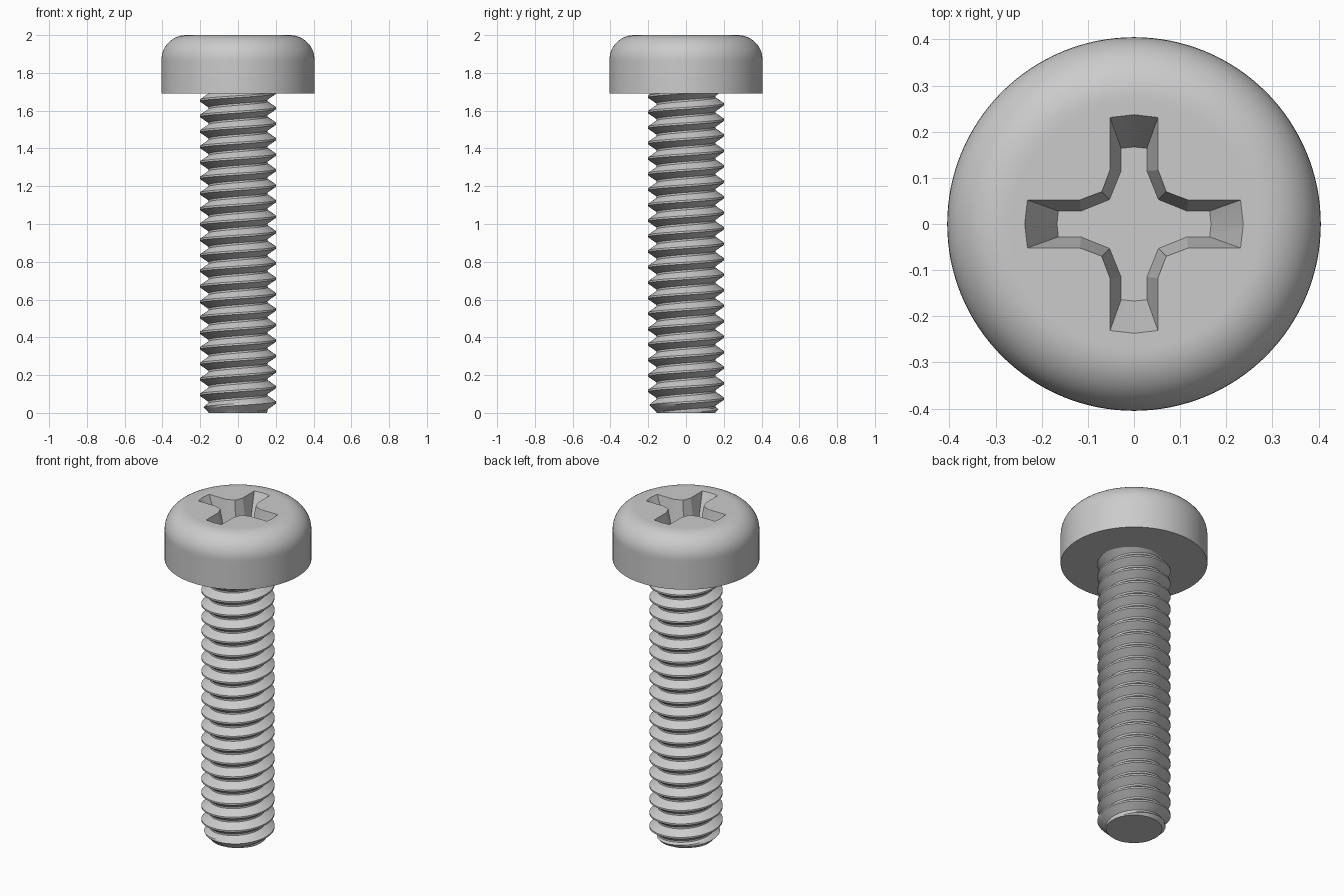
import bpy, bmesh, math

cube = bpy.data.objects.get("Cube")
if cube:
    bpy.data.objects.remove(cube, do_unlink=True)

TOP, HEAD_BASE, HEAD_R = 2.0, 1.69, 0.405
CREST_R, ROOT_R, TIP_R = 0.202, 0.157, 0.153
PITCH, START = 0.082, 0.055
SEGMENTS = 72

steel = bpy.data.materials.new("grey_steel")
steel.use_nodes = True
steel.diffuse_color = (0.6, 0.6, 0.6, 1)
steel.node_tree.nodes["Principled BSDF"].inputs["Base Color"].default_value = (0.6, 0.6, 0.6, 1)


def make_object(name, bm):
    bmesh.ops.recalc_face_normals(bm, faces=bm.faces)
    mesh = bpy.data.meshes.new(name)
    bm.to_mesh(mesh)
    bm.free()
    obj = bpy.data.objects.new(name, mesh)
    mesh.materials.append(steel)
    bpy.context.collection.objects.link(obj)
    return obj


def select_only(obj):
    bpy.ops.object.select_all(action='DESELECT')
    obj.select_set(True)
    bpy.context.view_layer.objects.active = obj


def loft(bm, rings):
    """Closed rings of equal length, bridged and capped at both ends."""
    loops = [[bm.verts.new(p) for p in ring] for ring in rings]
    for a, b in zip(loops, loops[1:]):
        for i in range(len(a)):
            j = (i + 1) % len(a)
            bm.faces.new((a[i], a[j], b[j], b[i]))
    bm.faces.new(loops[0])
    bm.faces.new(loops[-1])


def circle(r, z, n=128):
    return [(r * math.cos(2 * math.pi * i / n), r * math.sin(2 * math.pi * i / n), z)
            for i in range(n)]


# Head: straight wall with a rounded shoulder and a flat top
ROUND = 0.13
profile = [(HEAD_R, HEAD_BASE), (HEAD_R, TOP - ROUND - 0.01)]
for k in range(13):
    a = math.pi / 2 * k / 12
    profile.append((HEAD_R - ROUND + ROUND * math.cos(a), TOP - ROUND + ROUND * math.sin(a)))
profile.append((HEAD_R - ROUND - 0.01, TOP))
bm = bmesh.new()
loft(bm, [circle(r, z) for r, z in profile])
head = make_object("screw_head", bm)

# Cross recess: one quadrant at the rim and at the floor, repeated four times
RIM = [(0.231, 0.052), (0.117, 0.052), (0.070, 0.070), (0.052, 0.117), (0.052, 0.231), (0, 0.237)]
FLOOR = [(0.164, 0.028), (0.115, 0.028), (0.053, 0.053), (0.028, 0.115), (0.028, 0.164), (0, 0.167)]
DEPTH = 0.14


def cross_ring(t):
    ring = []
    for q in range(4):
        c, s = (1, 0, -1, 0)[q], (0, 1, 0, -1)[q]
        for (x0, y0), (x1, y1) in zip(FLOOR, RIM):
            x, y = x0 + (x1 - x0) * t, y0 + (y1 - y0) * t
            ring.append((x * c - y * s, x * s + y * c, TOP - DEPTH * (1 - t)))
    return ring


bm = bmesh.new()
loft(bm, [cross_ring(0), cross_ring(1.2)])
cutter = make_object("recess_cutter", bm)
cutter.hide_render = True
cut = head.modifiers.new("recess", 'BOOLEAN')
cut.operation = 'DIFFERENCE'
cut.solver = 'EXACT'
cut.object = cutter
select_only(head)
bpy.ops.object.modifier_apply(modifier=cut.name)
bpy.data.objects.remove(cutter, do_unlink=True)
bpy.ops.object.shade_smooth_by_angle(angle=math.radians(20))

# Threaded shank: a helical sheet, trimmed to length, with a chamfered tip
tooth = [(-0.5, ROOT_R), (-0.44, ROOT_R)]
for k in range(1, 4):
    tooth.append((-0.44 + 0.38 * k / 3, ROOT_R + (CREST_R - ROOT_R) * k / 3))
tooth += [(-u, r) for u, r in reversed(tooth)]

bm = bmesh.new()
turns = math.ceil(HEAD_BASE / PITCH) + 5
columns = []
for i in range(SEGMENTS * turns + 1):
    angle = 2 * math.pi * i / SEGMENTS
    base = START + PITCH * (i / SEGMENTS - 3)
    column = []
    for u, r in tooth:
        z = base + u * PITCH
        r = min(r, TIP_R + max(z, 0))
        column.append(bm.verts.new((r * math.cos(angle), r * math.sin(angle), z)))
    columns.append(column)
for a, b in zip(columns, columns[1:]):
    for j in range(len(tooth) - 1):
        bm.faces.new((a[j], b[j], b[j + 1], a[j + 1]))
bmesh.ops.remove_doubles(bm, verts=bm.verts, dist=0.0001)
for z, direction in ((0, -1), (HEAD_BASE + 0.01, 1)):
    bmesh.ops.bisect_plane(bm, geom=bm.verts[:] + bm.edges[:] + bm.faces[:],
                           plane_co=(0, 0, z), plane_no=(0, 0, direction), clear_outer=True)
rim = [e for e in bm.edges if e.is_boundary and all(abs(v.co.z) < 0.0005 for v in e.verts)]
bmesh.ops.holes_fill(bm, edges=rim, sides=0)
shank = make_object("threaded_shank", bm)
select_only(shank)
bpy.ops.object.shade_smooth_by_angle(angle=math.radians(25))
